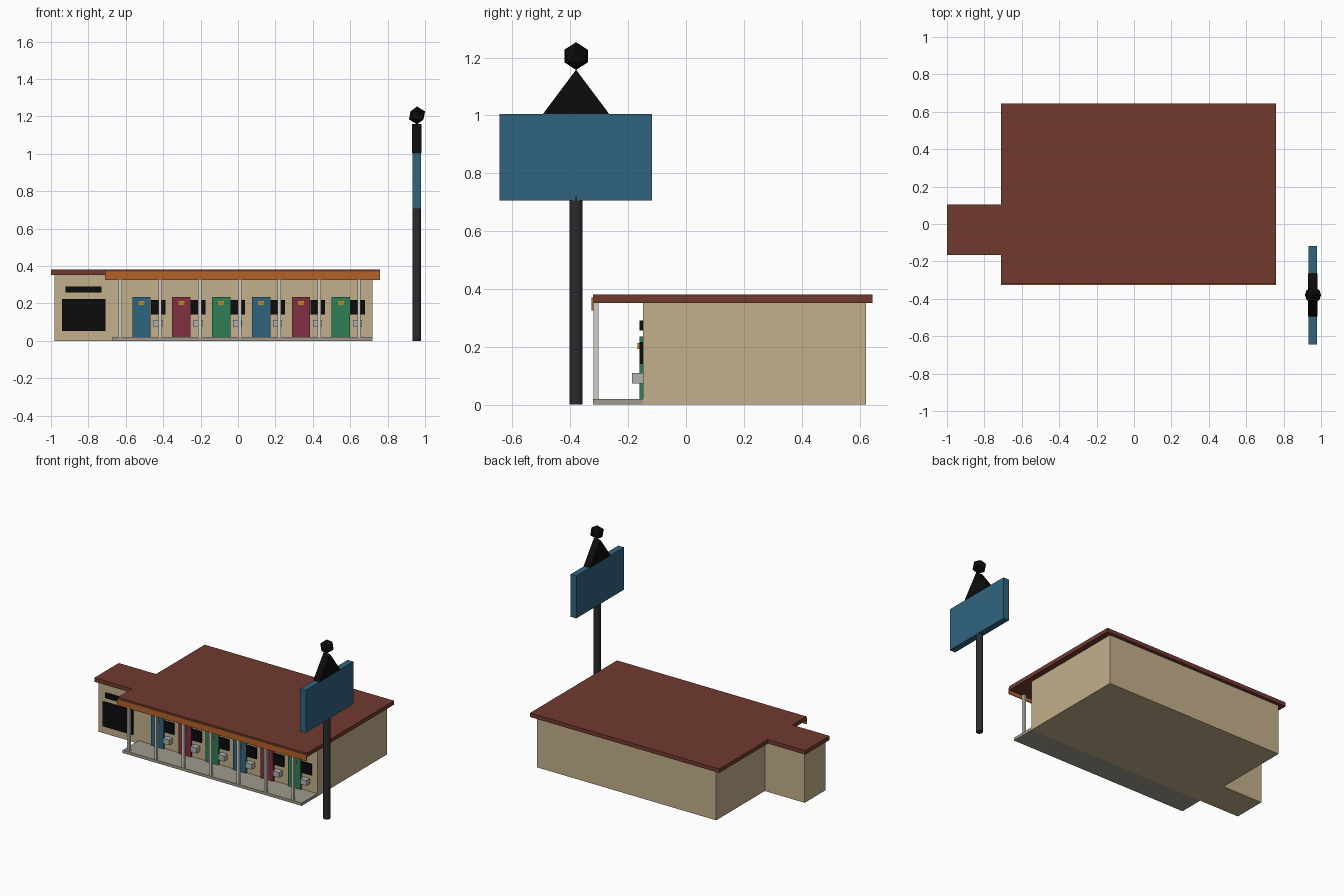
import bpy, bmesh
from math import radians

if "Cube" in bpy.data.objects:
    bpy.data.objects.remove(bpy.data.objects["Cube"])


def material(name, hex_code):
    # sRGB hex to linear diffuse colour
    rgb = [int(hex_code[i:i + 2], 16) / 255 for i in (0, 2, 4)]
    lin = [c / 12.92 if c <= 0.04045 else ((c + 0.055) / 1.055) ** 2.4 for c in rgb]
    m = bpy.data.materials.new(name)
    m.diffuse_color = (*lin, 1)
    m.use_nodes = True
    m.node_tree.nodes["Principled BSDF"].inputs["Base Color"].default_value = m.diffuse_color
    return m


WALL = material("tan_wall", "C4B08C")
ROOF = material("red_brown", "713A2F")
TRIM = material("orange", "B4622A")
SLAB = material("concrete", "A09A8E")
POST = material("pale_post", "D0CDC4")
DARK = material("black", "0C0C0C")
POLE = material("dark_pole", "2A2B30")
BLUE = material("blue", "2F647F")
RED = material("maroon", "7F3040")
GREEN = material("green", "2F7F55")
GOLD = material("gold", "B48E28")
METAL = material("metal", "B0B2B2")


def finish(bm, name, mat):
    bmesh.ops.recalc_face_normals(bm, faces=bm.faces)
    me = bpy.data.meshes.new(name)
    bm.to_mesh(me)
    bm.free()
    me.materials.append(mat)
    ob = bpy.data.objects.new(name, me)
    bpy.context.collection.objects.link(ob)
    return ob


def prism(name, base, offset, mat):
    """Extrude a flat polygon along an offset vector."""
    bm = bmesh.new()
    face = bm.faces.new([bm.verts.new(p) for p in base])
    ext = bmesh.ops.extrude_face_region(bm, geom=[face], use_keep_orig=True)
    moved = [v for v in ext["geom"] if isinstance(v, bmesh.types.BMVert)]
    bmesh.ops.translate(bm, verts=moved, vec=offset)
    return finish(bm, name, mat)


def box(name, x, y, z, mat):
    """Box from (min, max) ranges."""
    base = [(x[0], y[0], z[0]), (x[1], y[0], z[0]), (x[1], y[1], z[0]), (x[0], y[1], z[0])]
    return prism(name, base, (0, 0, z[1] - z[0]), mat)


def plan(points, z):
    return [(x, y, z) for x, y in points]


# L-shaped building: room block plus small office on the left
prism("walls", plan([(-0.98, -0.148), (0.72, -0.148), (0.72, 0.622), (-0.67, 0.622),
                     (-0.67, 0.083), (-0.98, 0.083)], 0), (0, 0, 0.352), WALL)

# Roof slab with porch overhang, and fascia board
prism("roof", plan([(-1, -0.165), (-0.71, -0.165), (-0.71, -0.321), (0.76, -0.321), (0.76, 0.645),
                    (-0.71, 0.645), (-0.71, 0.105), (-1, 0.105)], 0.352), (0, 0, 0.028), ROOF)
box("fascia", (-0.71, 0.76), (-0.326, -0.32), (0.326, 0.37), TRIM)

# Porch
box("walkway", (-0.67, 0.72), (-0.322, -0.148), (0, 0.02), SLAB)
for i in range(7):
    x = -0.63 + 0.2128 * i
    box(f"porch_post_{i + 1}", (x - 0.009, x + 0.009), (-0.32, -0.302), (0.02, 0.352), POST)

# Rooms: door, number plate, window and cooling unit
for i in range(6):
    x = -0.516 + 0.2132 * i
    box(f"door_{i + 1}", (x - 0.049, x + 0.049), (-0.16, -0.147), (0.02, 0.235), (BLUE, RED, GREEN)[i % 3])
    box(f"door_plate_{i + 1}", (x - 0.016, x + 0.016), (-0.167, -0.159), (0.192, 0.214), GOLD)
    box(f"window_{i + 1}", (x + 0.05, x + 0.128), (-0.16, -0.147), (0.14, 0.217), DARK)
    box(f"cooling_unit_{i + 1}", (x + 0.064, x + 0.112), (-0.186, -0.147), (0.073, 0.11), METAL)

# Office front
box("office_window", (-0.941, -0.709), (-0.159, -0.147), (0.053, 0.224), DARK)
box("office_sign", (-0.922, -0.73), (-0.161, -0.147), (0.257, 0.291), DARK)

# Roadside sign
SX, SY = 0.956, -0.38
bm = bmesh.new()
bmesh.ops.create_cone(bm, cap_ends=True, segments=12, radius1=0.023, radius2=0.023, depth=0.72)
bmesh.ops.translate(bm, verts=bm.verts, vec=(SX, SY, 0.36))
pole = finish(bm, "sign_pole", POLE)
box("sign_panel", (SX - 0.022, SX + 0.022), (-0.645, -0.117), (0.706, 1.004), BLUE)
prism("sign_peak", [(SX - 0.025, SY - 0.115, 1.004), (SX - 0.025, SY + 0.115, 1.004),
                    (SX - 0.025, SY, 1.158)], (0.05, 0, 0), DARK)
bm = bmesh.new()
bmesh.ops.create_icosphere(bm, subdivisions=1, radius=0.048)
bmesh.ops.translate(bm, verts=bm.verts, vec=(SX + 0.001, SY, 1.205))
finish(bm, "sign_finial", DARK)

# Smooth the pole's side
bpy.context.view_layer.objects.active = pole
pole.select_set(True)
bpy.ops.object.shade_smooth_by_angle(angle=radians(20))
